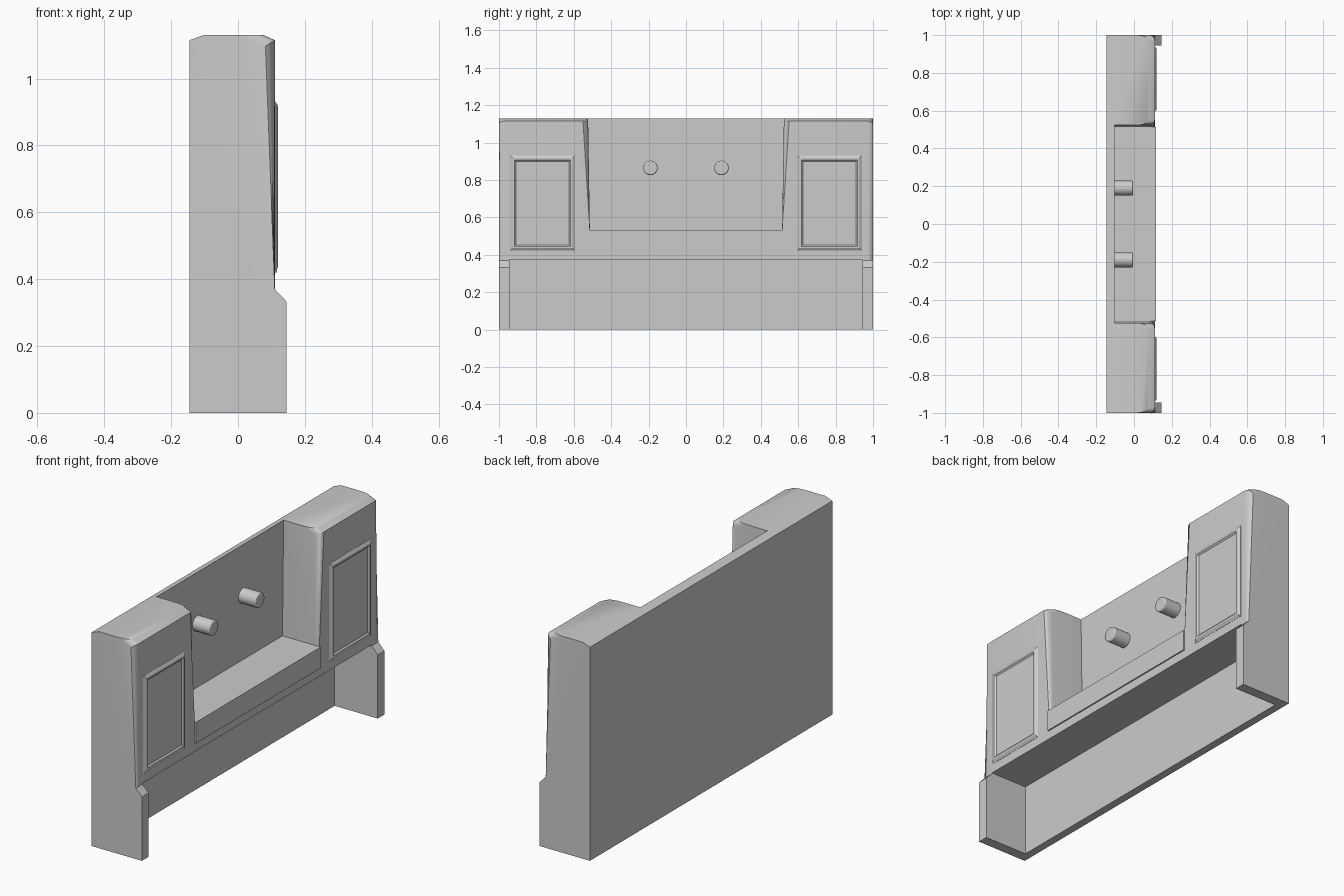
import bpy, bmesh

if "Cube" in bpy.data.objects:
    bpy.data.objects.remove(bpy.data.objects["Cube"])


def make_object(name, bm):
    bmesh.ops.recalc_face_normals(bm, faces=bm.faces)
    me = bpy.data.meshes.new(name)
    bm.to_mesh(me)
    bm.free()
    ob = bpy.data.objects.new(name, me)
    bpy.context.collection.objects.link(ob)
    return ob


def loft(name, rings):
    """Join rings of points with quads and cap both ends."""
    bm = bmesh.new()
    loops = [[bm.verts.new(p) for p in r] for r in rings]
    n = len(loops[0])
    for a, b in zip(loops, loops[1:]):
        for i in range(n):
            bm.faces.new((a[i], a[(i + 1) % n], b[(i + 1) % n], b[i]))
    bm.faces.new(loops[0])
    bm.faces.new(loops[-1])
    return make_object(name, bm)


def rect_x(x, y0, y1, z0, z1):
    return [(x, y0, z0), (x, y1, z0), (x, y1, z1), (x, y0, z1)]


def box(name, x0, x1, y0, y1, z0, z1):
    return loft(name, [rect_x(x, y0, y1, z0, z1) for x in (x0, x1)])


def smooth(ob, angle=0.6):
    bpy.ops.object.select_all(action='DESELECT')
    ob.select_set(True)
    bpy.context.view_layer.objects.active = ob
    bpy.ops.object.shade_smooth_by_angle(angle=angle)


# Body: side profile extruded along y
profile = [(-.145, 0), (.145, 0), (.145, .333), (.11, .37), (.11, 1.115),
           (.077, 1.13), (-.103, 1.13), (-.145, 1.115)]
body = loft("body", [[(x, y, z) for x, z in profile] for y in (-1, 1)])

# Cutters: slightly tapered upper recess and open space between the legs
recess = loft("recess_cutter", [
    [(-.103, -w, z), (.3, -w, z), (.3, w, z), (-.103, w, z)]
    for w, z in ((.514, .53), (.526, 1.3))])
cavity = box("cavity_cutter", -.103, .3, -.945, .945, -.1, .375)
for cutter in (recess, cavity):
    cutter.hide_render = True
    m = body.modifiers.new("cut", 'BOOLEAN')
    m.object, m.operation, m.solver = cutter, 'DIFFERENCE', 'EXACT'
bpy.context.view_layer.objects.active = body
for m in list(body.modifiers):
    bpy.ops.object.modifier_apply(modifier=m.name)
for cutter in (recess, cavity):
    bpy.data.objects.remove(cutter)

# Round the upright front edges of both pillars
bm = bmesh.new()
bm.from_mesh(body.data)
edges = []
for e in bm.edges:
    a, b = (v.co for v in e.verts)
    if (min(a.x, b.x) > .07 and min(a.z, b.z) > .365 and abs(a.z - b.z) > .01
            and abs(a.y - b.y) < .03 and e.calc_length() > .02):
        edges.append(e)
bmesh.ops.bevel(bm, geom=edges, offset=.028, offset_type='OFFSET',
                segments=4, profile=.5, affect='EDGES')
bm.to_mesh(body.data)
bm.free()
smooth(body)

# Raised strip below the recess
box("ledge_strip", .10, .117, -.514, .514, .42, .53)

# Framed panels and pegs on both sides
for s, side in ((-1, "left"), (1, "right")):
    steps = [(0, .105), (0, .111), (.014, .12), (.024, .12), (.032, .113)]
    rings = []
    for d, x in steps:
        ys = sorted((s * (.594 + d), s * (.94 - d)))
        rings.append(rect_x(x, ys[0], ys[1], .422 + d, .932 - d))
    loft("panel_" + side, rings)

    bpy.ops.mesh.primitive_cylinder_add(
        vertices=24, radius=.039, depth=.11,
        location=(-.06, s * .19, .865), rotation=(0, 1.5707963, 0))
    peg = bpy.context.object
    peg.name = "peg_" + side
    bev = peg.modifiers.new("bevel", 'BEVEL')
    bev.width, bev.segments = .006, 2
    smooth(peg)
